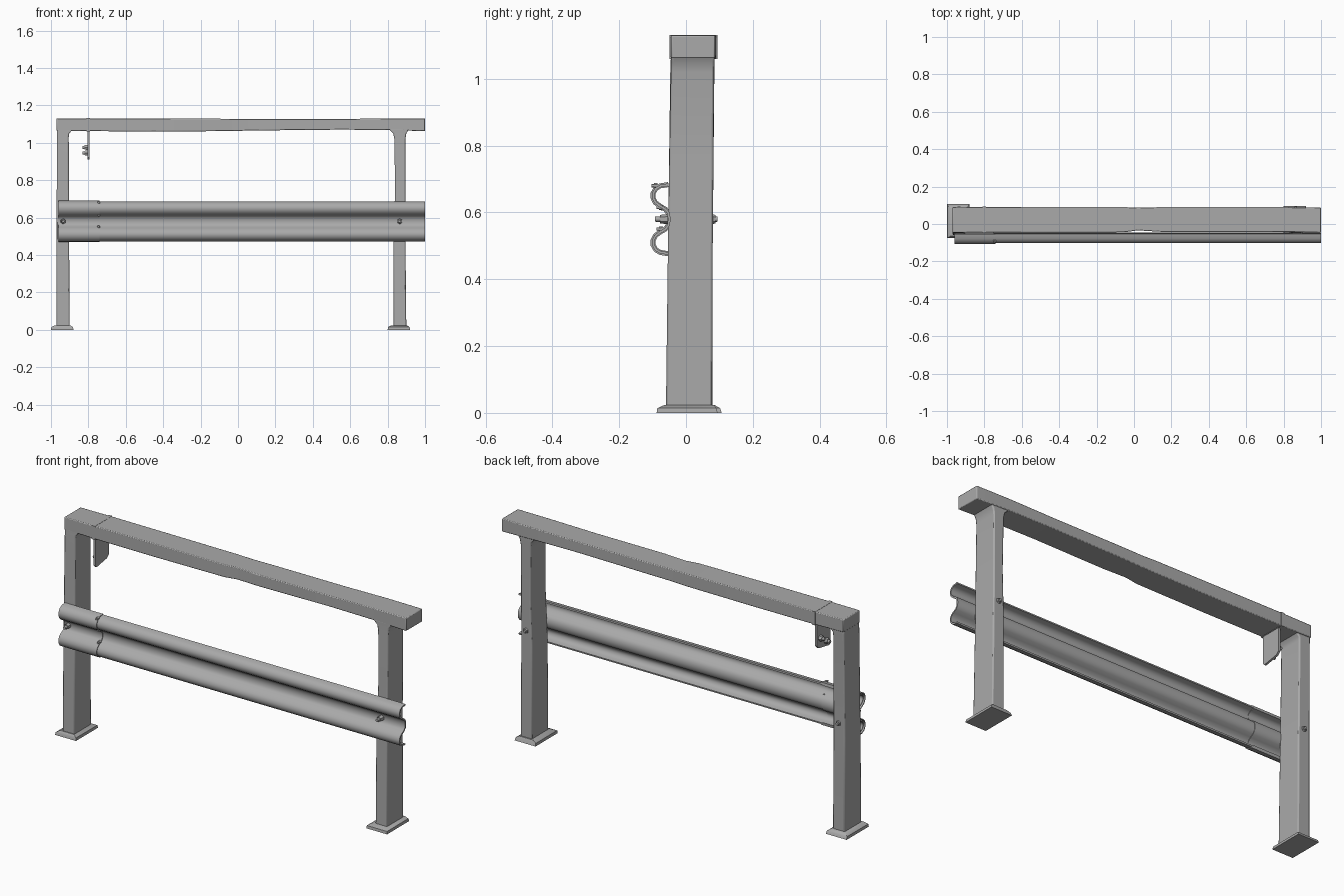
import bpy, bmesh, math
from mathutils import Vector, Matrix

cube = bpy.data.objects.get("Cube")
if cube:
    bpy.data.objects.remove(cube, do_unlink=True)

steel = bpy.data.materials.new("galvanised grey")
steel.use_nodes = True
GREY = (0.4, 0.4, 0.4, 1)
steel.diffuse_color = GREY
bsdf = steel.node_tree.nodes["Principled BSDF"]
bsdf.inputs["Base Color"].default_value = GREY
bsdf.inputs["Roughness"].default_value = 0.6


def finish(name, bm, bevel=0.0):
    bmesh.ops.recalc_face_normals(bm, faces=bm.faces)
    mesh = bpy.data.meshes.new(name)
    bm.to_mesh(mesh)
    bm.free()
    mesh.materials.append(steel)
    obj = bpy.data.objects.new(name, mesh)
    bpy.context.collection.objects.link(obj)
    if bevel:
        mod = obj.modifiers.new("soft edges", "BEVEL")
        mod.width, mod.segments = bevel, 2
        mod.limit_method, mod.angle_limit = "ANGLE", math.radians(40)
    bpy.ops.object.select_all(action="DESELECT")
    obj.select_set(True)
    bpy.context.view_layer.objects.active = obj
    bpy.ops.object.shade_smooth_by_angle(angle=math.radians(40))
    return obj


def loft(name, rings, bevel=0.0):
    """Skin closed rings of points and cap both ends."""
    bm = bmesh.new()
    loops = [[bm.verts.new(p) for p in ring] for ring in rings]
    for a, b in zip(loops, loops[1:]):
        for i in range(len(a)):
            j = (i + 1) % len(a)
            bm.faces.new((a[i], a[j], b[j], b[i]))
    bm.faces.new(loops[0])
    bm.faces.new(loops[-1])
    return finish(name, bm, bevel)


def level(z, x0, x1, y0, y1):
    return [(x0, y0, z), (x1, y0, z), (x1, y1, z), (x0, y1, z)]


def station(x, y0, y1, z0, z1):
    return [(x, y0, z0), (x, y1, z0), (x, y1, z1), (x, y0, z1)]


def bolt(name, at, axis, radius, length):
    """Hexagonal head with a rounded nub, growing along axis."""
    bm = bmesh.new()
    for sides, r, l in ((6, radius, length * 0.6), (10, radius * 0.6, length)):
        m = Matrix.Translation((0, 0, l / 2))
        bmesh.ops.create_cone(bm, cap_ends=True, segments=sides, radius1=r,
                              radius2=r * 0.85, depth=l, matrix=m)
    turn = Vector((0, 0, 1)).rotation_difference(Vector(axis)).to_matrix().to_4x4()
    bm.transform(Matrix.Translation(at) @ turn)
    finish(name, bm)


# Posts, slightly drawn in above the beam, with a flared foot on a plate
loft("corner_post", [
    level(0.01, -0.97, -0.90, -0.06, 0.08),
    level(0.5, -0.97, -0.903, -0.054, 0.08),
    level(1.03, -0.968, -0.905, -0.047, 0.085),
    level(1.05, -0.968, -0.902, -0.046, 0.086),
    level(1.075, -0.968, -0.88, -0.045, 0.086)], 0.006)
loft("end_post", [
    level(0.01, 0.832, 0.9, -0.06, 0.078),
    level(0.5, 0.832, 0.895, -0.054, 0.08),
    level(0.75, 0.84, 0.895, -0.05, 0.082),
    level(1.02, 0.836, 0.895, -0.045, 0.084),
    level(1.05, 0.83, 0.9, -0.044, 0.085),
    level(1.075, 0.805, 0.915, -0.044, 0.085)], 0.006)
for name, x, dy in (("corner_foot_plate", -0.94, 0.012), ("end_foot_plate", 0.86, 0)):
    loft(name, [
        level(0, x - 0.06, x + 0.06, dy - 0.088, dy + 0.095),
        level(0.014, x - 0.058, x + 0.058, dy - 0.086, dy + 0.09),
        level(0.024, x - 0.04, x + 0.042, -0.064, 0.085)])

# Top rail, a little dented along its length
loft("top_rail", [
    station(-0.97, -0.045, 0.09, 1.065, 1.13),
    station(-0.8, -0.046, 0.092, 1.062, 1.13),
    station(-0.45, -0.045, 0.09, 1.06, 1.13),
    station(-0.05, -0.044, 0.09, 1.062, 1.128),
    station(0.02, -0.034, 0.088, 1.064, 1.127),
    station(0.15, -0.042, 0.09, 1.066, 1.127),
    station(0.55, -0.042, 0.09, 1.07, 1.127),
    station(0.8, -0.043, 0.09, 1.068, 1.13),
    station(1.0, -0.045, 0.087, 1.062, 1.13)], 0.004)

# Corrugated beam: upper half of the section, mirrored about its middle
MID = 0.58
half = [(-0.054, 0.0), (-0.056, 0.016), (-0.064, 0.027), (-0.08, 0.036),
        (-0.095, 0.048), (-0.102, 0.063), (-0.102, 0.078), (-0.093, 0.094),
        (-0.078, 0.103), (-0.053, 0.107)]
section = [(y, -d) for y, d in reversed(half[1:])] + half


def corrugated(name, x0, x1, shift, thick):
    front, back = [], []
    for i, (y, d) in enumerate(section):
        a = Vector(section[max(i - 1, 0)])
        b = Vector(section[min(i + 1, len(section) - 1)])
        t = (b - a).normalized()
        n = Vector((-t.y, t.x))
        p = Vector((y, d + MID)) + n * shift
        front.append(p)
        back.append(p - n * thick)
    ring = front + back[::-1]
    loft(name, [[(x, p.x, p.y) for p in ring] for x in (x0, x1)])


corrugated("guard_beam", -0.95, 1.0, 0.0, 0.008)
corrugated("splice_sleeve_front", -0.96, -0.74, 0.004, 0.005)
corrugated("splice_sleeve_back", -0.955, -0.75, -0.007, 0.004)

# Through bolts at each post, and small splice bolts
for side, x in (("corner", -0.935), ("end", 0.865)):
    bolt(side + "_bolt_front", (x, -0.055, MID), (0, -1, 0), 0.015, 0.038)
    bolt(side + "_bolt_back", (x, 0.078, MID), (0, 1, 0), 0.015, 0.016)
for i, d in enumerate((-0.03, 0.035, 0.1)):
    bolt("splice_bolt_%d" % i, (-0.745, -0.07 if d < 0.1 else -0.085, MID + d),
         (0, -1, 0), 0.009, 0.018)

# Hanging bracket under the rail, with a strap round the rail
outline = [(-0.04, 1.07), (-0.04, 0.92), (-0.03, 0.91), (0.055, 0.925),
           (0.07, 0.94), (0.07, 1.07)]
loft("hanging_bracket", [[(x, y, z) for y, z in outline] for x in (-0.804, -0.793)])
loft("bracket_strap", [station(x, -0.049, 0.094, 1.06, 1.131) for x in (-0.81, -0.79)])
for i, (y, z) in enumerate(((0.045, 0.975), (0.0, 0.945))):
    bolt("bracket_bolt_%d" % i, (-0.803, y, z), (-1, 0, 0), 0.016, 0.028)
